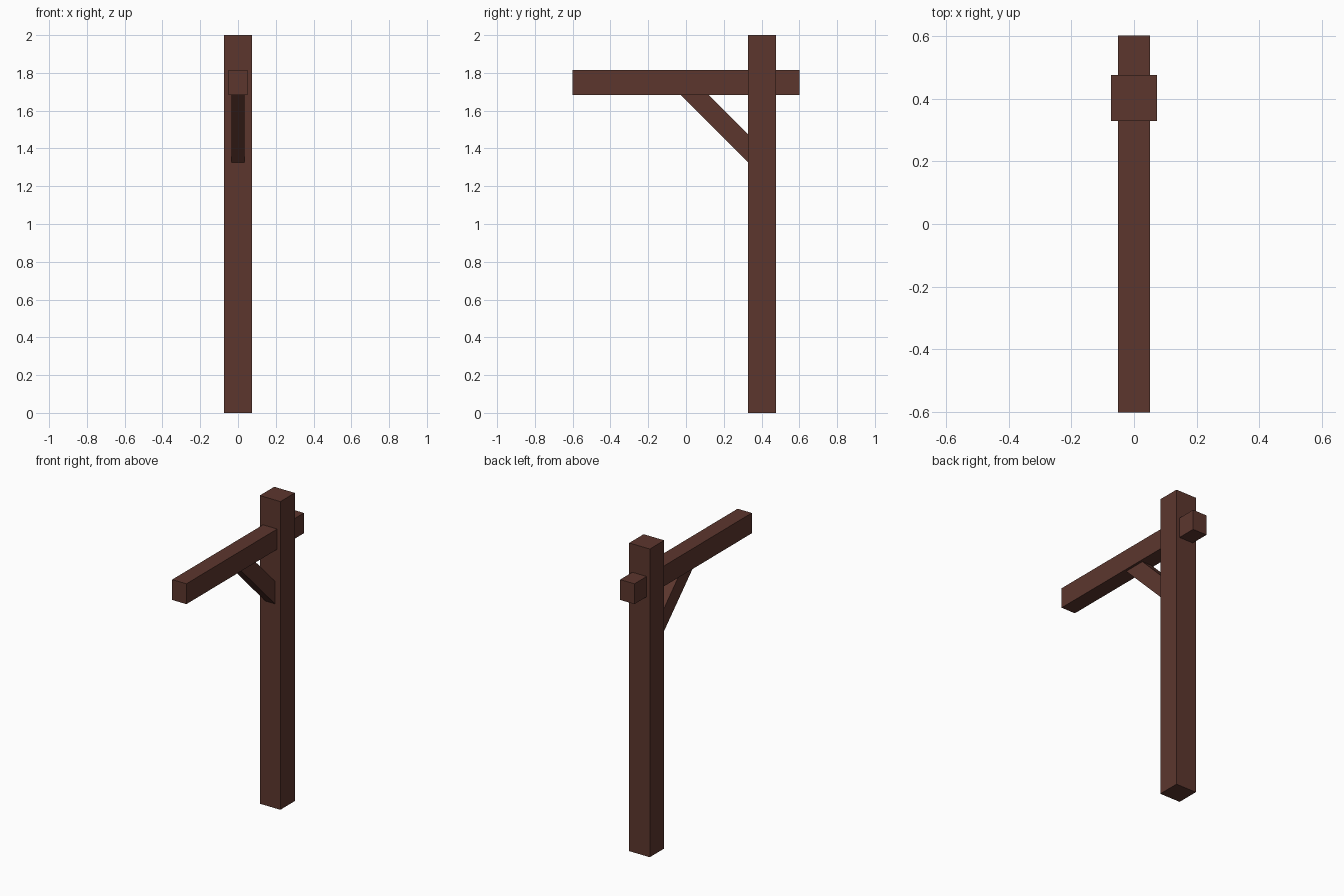
import bpy, bmesh

if "Cube" in bpy.data.objects:
    bpy.data.objects.remove(bpy.data.objects["Cube"])

wood = bpy.data.materials.new("dark_brown_wood")
wood.diffuse_color = (0.107, 0.037, 0.027, 1)
wood.use_nodes = True
wood.node_tree.nodes["Principled BSDF"].inputs["Base Color"].default_value = wood.diffuse_color


def prism(name, half_x, profile):
    """Extrude a (y, z) profile symmetrically along x."""
    bm = bmesh.new()
    face = bm.faces.new([bm.verts.new((-half_x, y, z)) for y, z in profile])
    out = bmesh.ops.extrude_face_region(bm, geom=[face])
    verts = [g for g in out["geom"] if isinstance(g, bmesh.types.BMVert)]
    bmesh.ops.translate(bm, verts=verts, vec=(2 * half_x, 0, 0))
    bmesh.ops.recalc_face_normals(bm, faces=bm.faces)
    mesh = bpy.data.meshes.new(name)
    bm.to_mesh(mesh)
    bm.free()
    mesh.materials.append(wood)
    obj = bpy.data.objects.new(name, mesh)
    bpy.context.collection.objects.link(obj)


def rect(y0, y1, z0, z1):
    return [(y0, z0), (y1, z0), (y1, z1), (y0, z1)]


# Upright post and the arm passing through it
prism("post", 0.074, rect(0.329, 0.477, 0, 2))
prism("cross_arm", 0.051, rect(-0.602, 0.602, 1.684, 1.816))

# 45 degree brace, ends let into the post and arm
e = 0.02
prism("diagonal_brace", 0.035, [
    (-0.029 - e, 1.684 + e), (0.329 + e, 1.326 - e),
    (0.329 + e, 1.474 - e), (0.119 - e, 1.684 + e)])
